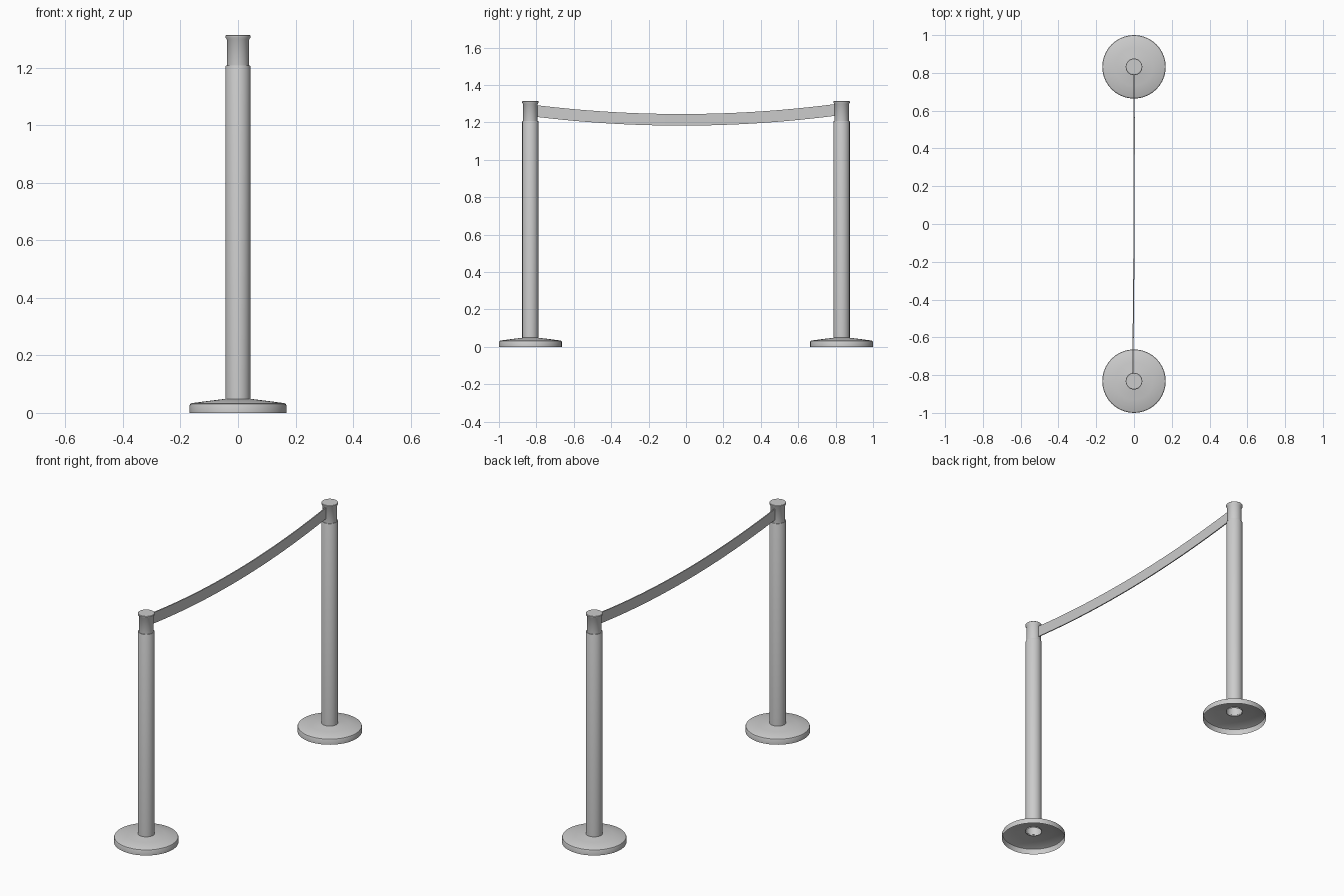
import bpy, bmesh, math
from mathutils import Vector

if "Cube" in bpy.data.objects:
    bpy.data.objects.remove(bpy.data.objects["Cube"])

POST_Y = 0.832
SIDES = 40


def finish(name, bm, smooth=True):
    bmesh.ops.recalc_face_normals(bm, faces=bm.faces)
    mesh = bpy.data.meshes.new(name)
    bm.to_mesh(mesh)
    bm.free()
    ob = bpy.data.objects.new(name, mesh)
    bpy.context.collection.objects.link(ob)
    bpy.ops.object.select_all(action='DESELECT')
    ob.select_set(True)
    bpy.context.view_layer.objects.active = ob
    if smooth:
        bpy.ops.object.shade_smooth_by_angle(angle=math.radians(35))
    return ob


def lathe(name, profile, y):
    """Revolve (radius, z) points about a vertical axis at the given y."""
    bm = bmesh.new()
    verts = [bm.verts.new((r, y, z)) for r, z in profile]
    edges = [bm.edges.new(pair) for pair in zip(verts, verts[1:])]
    bmesh.ops.spin(bm, geom=verts + edges, cent=(0, y, 0), axis=(0, 0, 1),
                   angle=math.tau, steps=SIDES, use_merge=True)
    bmesh.ops.remove_doubles(bm, verts=bm.verts, dist=1e-5)
    ob = finish(name, bm)
    # Open shells: make sure the surface faces away from the axis
    me = ob.data
    if sum(p.normal.dot(p.center - Vector((0, y, 0))) for p in me.polygons) < 0:
        me.flip_normals()
    return ob


# Hollow foot, tube, and neck with a thin cap
base = [(0.168, 0.0), (0.168, 0.027), (0.166, 0.031), (0.160, 0.034),
        (0.10, 0.042), (0.055, 0.0475), (0.043, 0.049)]
tube = [(0.0435, 0.042), (0.0435, 1.205), (0.042, 1.209), (0.038, 1.209)]
neck = [(0.0385, 1.20), (0.0385, 1.298), (0.044, 1.306), (0.044, 1.312),
        (0.042, 1.314), (0.0, 1.314)]

for side, y in (("front", -POST_Y), ("back", POST_Y)):
    lathe(side + "_base", base, y)
    lathe(side + "_post", tube, y)
    lathe(side + "_neck", neck, y)

# Sagging belt: thin rectangular section swept between the necks
bm = bmesh.new()
N, HALF, H, T = 24, 0.80, 0.031, 0.003
rings = []
for i in range(N + 1):
    t = 2 * i / N - 1
    z = 1.214 + 0.050 * t * t + 0.003 * t
    slope = (0.10 * t + 0.003) / HALF
    up = Vector((0, -slope, 1)).normalized()
    c = Vector((-0.003 + 0.0035 * t + 0.003 * (1 - t * t), HALF * t, z))
    rings.append([bm.verts.new(c + up * (H * b) + Vector((T * a, 0, 0)))
                  for a, b in ((-1, -1), (1, -1), (1, 1), (-1, 1))])
for r0, r1 in zip(rings, rings[1:]):
    for k in range(4):
        j = (k + 1) % 4
        bm.faces.new((r0[k], r0[j], r1[j], r1[k]))
bm.faces.new(rings[0])
bm.faces.new(rings[-1])
finish("belt", bm)
